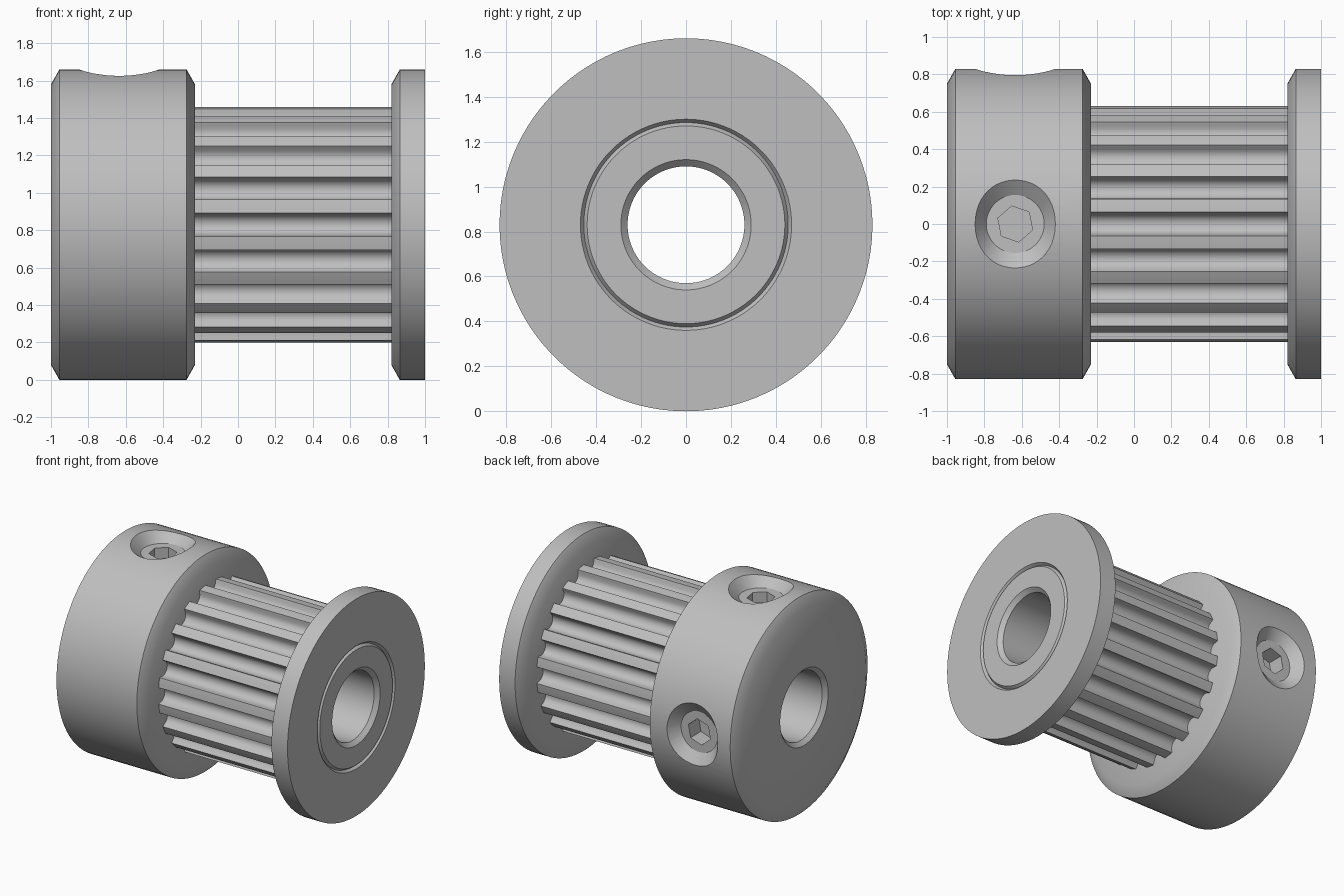
import bpy, bmesh
from math import sin, cos, tau, radians
from mathutils import Matrix, Vector

if "Cube" in bpy.data.objects:
    bpy.data.objects.remove(bpy.data.objects["Cube"])

AXIS_Z = 0.83      # height of the shaft axis
BORE = 0.26
SEGS = 100
TEETH = 20
HUB_END, FLANGE_START = -0.23, 0.82

steel = bpy.data.materials.new("steel grey")
steel.use_nodes = True
GREY = (0.52, 0.52, 0.52, 1)
steel.diffuse_color = GREY
steel.node_tree.nodes["Principled BSDF"].inputs["Base Color"].default_value = GREY


def loft(name, rings, wrap=False, matrix=Matrix()):
    """Skin equal-length rings of points; wrap joins last to first, else cap."""
    bm = bmesh.new()
    loops = [[bm.verts.new(matrix @ Vector(p)) for p in ring] for ring in rings]
    pairs = list(zip(loops, loops[1:])) + ([(loops[-1], loops[0])] if wrap else [])
    for a, b in pairs:
        for i in range(len(a)):
            j = (i + 1) % len(a)
            bm.faces.new((a[i], a[j], b[j], b[i]))
    if not wrap:
        bm.faces.new(loops[0])
        bm.faces.new(loops[-1])
    bmesh.ops.recalc_face_normals(bm, faces=bm.faces)
    mesh = bpy.data.meshes.new(name)
    bm.to_mesh(mesh)
    bm.free()
    mesh.materials.append(steel)
    obj = bpy.data.objects.new(name, mesh)
    bpy.context.collection.objects.link(obj)
    return obj


def shaft_ring(x, r, angles):
    return [(x, r * cos(a), AXIS_Z + r * sin(a)) for a in angles]


def lathe(name, profile):
    angles = [tau * i / SEGS for i in range(SEGS)]
    return loft(name, [shaft_ring(x, r, angles) for x, r in profile], wrap=True)


def ellipse(rx, ry, z, n=48, turn=0.0):
    return [(rx * cos(tau * i / n + turn), ry * sin(tau * i / n + turn), z)
            for i in range(n)]


def activate(obj):
    bpy.ops.object.select_all(action="DESELECT")
    obj.select_set(True)
    bpy.context.view_layer.objects.active = obj


def cut(obj, cutter):
    mod = obj.modifiers.new("cut", "BOOLEAN")
    mod.operation = "DIFFERENCE"
    mod.solver = "EXACT"
    mod.object = cutter
    activate(obj)
    bpy.ops.object.modifier_apply(modifier=mod.name)
    bpy.data.objects.remove(cutter)


# Hub with chamfered rims and bore mouth
hub = lathe("hub", [(-1, 0.29), (-1, 0.75), (-0.955, 0.83), (HUB_END - 0.045, 0.83),
                    (HUB_END, 0.75), (HUB_END, BORE), (-0.97, BORE)])

# End flange with a fine V groove in its outer face
flange = lathe("flange", [(FLANGE_START, BORE), (FLANGE_START, 0.75), (0.865, 0.83),
                          (1, 0.83), (1, 0.47), (0.98, 0.455), (1, 0.44),
                          (1, 0.29), (0.97, BORE)])

# Toothed barrel: rounded belt grooves around the shaft
TIP, GROOVE, CENTRE = 0.633, 0.057, 0.613
pitch = tau / TEETH
edge = radians(5.7)
section = []
for t in range(TEETH):
    a0 = t * pitch
    section.append((a0 - edge, TIP))
    for k in range(9):
        b = tau / 2 * k / 8
        w, h = -GROOVE * cos(b), CENTRE - GROOVE * sin(b)
        section.append((a0 + w / h, (w * w + h * h) ** 0.5))
    for k in range(3):
        section.append((a0 + edge + (pitch - 2 * edge) * k / 3, TIP))


def toothed_ring(x):
    return [(x, r * cos(a), AXIS_Z + r * sin(a)) for a, r in section]


bore_angles = [a for a, r in section]
barrel = loft("toothed_barrel", [toothed_ring(HUB_END), toothed_ring(FLANGE_START),
                                 shaft_ring(FLANGE_START, BORE, bore_angles),
                                 shaft_ring(HUB_END, BORE, bore_angles)], wrap=True)

# Two countersunk set screws, on the top and the back of the hub
parts = [hub, flange, barrel]
SEAT, ROOT, SCREW_R = 0.745, 0.45, 0.155
for name, turn in (("top", 0), ("back", -90)):
    place = Matrix.Translation((-0.635, 0, AXIS_Z)) @ Matrix.Rotation(radians(turn), 4, "X")
    cut(hub, loft("countersink_cutter", [ellipse(SCREW_R, SCREW_R, ROOT),
                                         ellipse(SCREW_R, SCREW_R, SEAT),
                                         ellipse(0.222, 0.305, 0.84)], matrix=place))
    screw = loft(name + "_set_screw", [ellipse(SCREW_R, SCREW_R, ROOT),
                                       ellipse(SCREW_R, SCREW_R, SEAT)], matrix=place)
    cut(screw, loft("socket_cutter", [ellipse(0.098, 0.098, z, 6, radians(41))
                                      for z in (0.62, 0.8)], matrix=place))
    parts.append(screw)

for obj in parts:
    activate(obj)
    bpy.ops.object.shade_smooth_by_angle(angle=radians(30))
